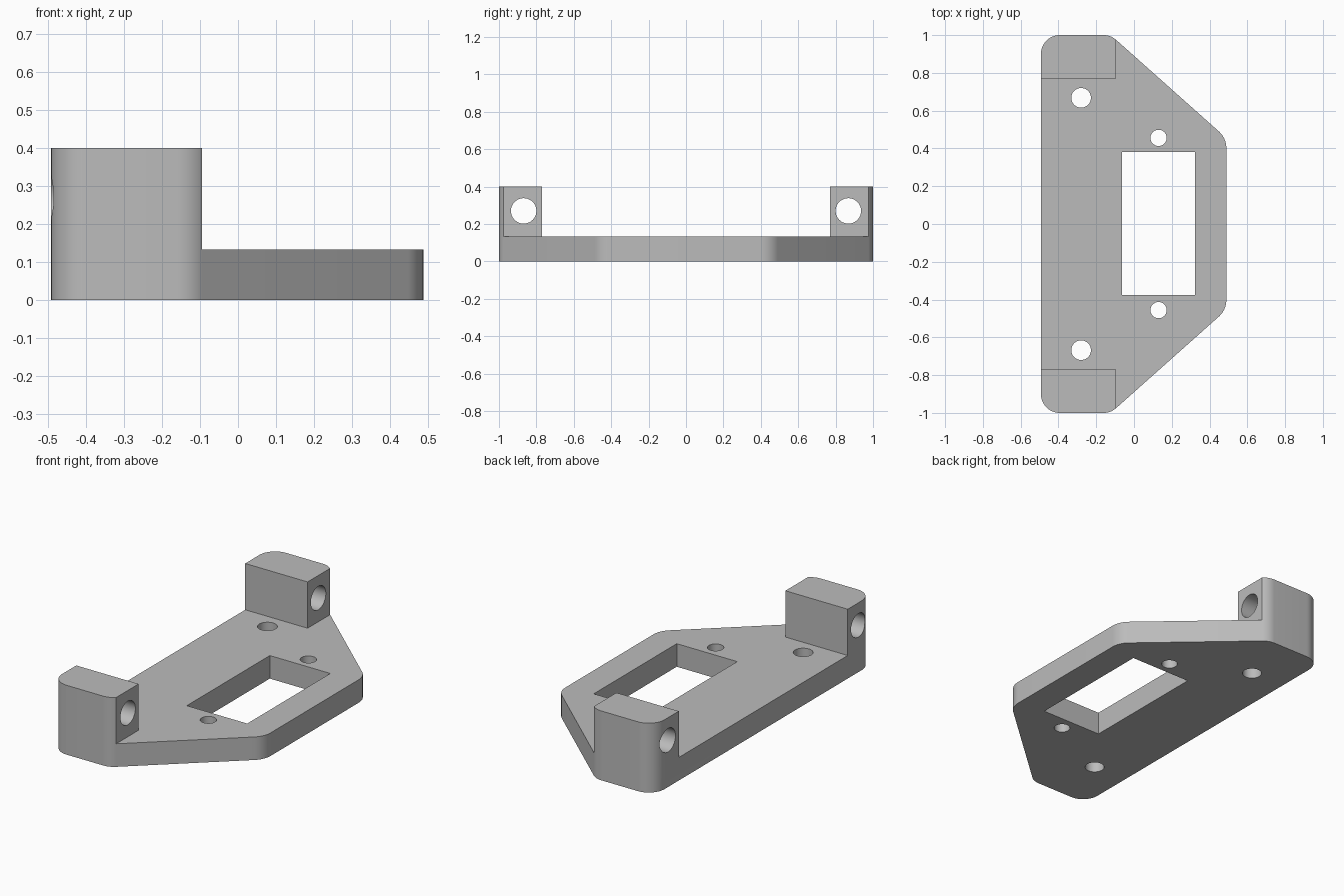
import bpy, bmesh, math
from mathutils import Vector

if "Cube" in bpy.data.objects:
    bpy.data.objects.remove(bpy.data.objects["Cube"])

PLATE_Z, POST_Z = 0.133, 0.40
POST_X, POST_Y = -0.095, 0.77


def prism(name, pts, z0, z1):
    """Extrude a counter-clockwise xy outline from z0 to z1."""
    bm = bmesh.new()
    face = bm.faces.new([bm.verts.new((p[0], p[1], z0)) for p in pts])
    ext = bmesh.ops.extrude_face_region(bm, geom=[face])
    for v in ext["geom"]:
        if isinstance(v, bmesh.types.BMVert):
            v.co.z = z1
    bmesh.ops.recalc_face_normals(bm, faces=bm.faces)
    me = bpy.data.meshes.new(name)
    bm.to_mesh(me)
    bm.free()
    ob = bpy.data.objects.new(name, me)
    bpy.context.collection.objects.link(ob)
    return ob


def rounded(corners, steps=12):
    """Replace each (x, y, radius) corner with a tangent arc."""
    pts = []
    n = len(corners)
    for i, (x, y, r) in enumerate(corners):
        p = Vector((x, y))
        a = (Vector(corners[i - 1][:2]) - p).normalized()
        b = (Vector(corners[(i + 1) % n][:2]) - p).normalized()
        half = a.angle(b) / 2
        c = p + (a + b).normalized() * r / math.sin(half)
        s = p + a * r / math.tan(half) - c
        e = p + b * r / math.tan(half) - c
        sweep = math.pi - 2 * half
        for k in range(steps + 1):
            t = k / steps
            pts.append(c + (s * math.sin((1 - t) * sweep) + e * math.sin(t * sweep)) / math.sin(sweep))
    return pts


def cylinder(name, loc, r, depth, along_x=False):
    rot = (0, math.pi / 2, 0) if along_x else (0, 0, 0)
    bpy.ops.mesh.primitive_cylinder_add(vertices=48, radius=r, depth=depth, location=loc, rotation=rot)
    bpy.context.object.name = name
    return bpy.context.object


# Bracket body: full-height block with rounded trapezoid outline
half = [(0.489, 0.455, 0.12), (-0.123, 1.0, 0.1), (-0.493, 1.0, 0.1)]
outline = half + [(x, -y, r) for x, y, r in reversed(half)]
body = prism("mounting_bracket", rounded(outline), 0, POST_Z)

# T-shaped cutter that lowers the plate and leaves the two end posts
tee = [(-1, -POST_Y), (POST_X, -POST_Y), (POST_X, -1.2), (1, -1.2),
       (1, 1.2), (POST_X, 1.2), (POST_X, POST_Y), (-1, POST_Y)]
cutters = [prism("plate_cutter", tee, PLATE_Z, 0.6)]

# Rectangular window in the plate
cutters.append(prism("window_cutter", [(-0.063, -0.377), (0.323, -0.377), (0.323, 0.38), (-0.063, 0.38)], -0.1, 0.3))

# Screw holes in the plate and rod holes through the posts
for s in (-1, 1):
    cutters.append(cylinder("large_hole_cutter", (-0.28, 0.668 * s, 0.07), 0.052, 0.4))
    cutters.append(cylinder("small_hole_cutter", (0.13, 0.456 * s, 0.07), 0.043, 0.4))
    cutters.append(cylinder("post_hole_cutter", (-0.3, 0.868 * s, 0.27), 0.068, 1.0, True))

bpy.context.view_layer.objects.active = body
for c in cutters:
    m = body.modifiers.new(c.name, "BOOLEAN")
    m.operation, m.solver, m.object = "DIFFERENCE", "EXACT", c
    bpy.ops.object.modifier_apply(modifier=m.name)
for c in cutters:
    bpy.data.objects.remove(c)

# Single grey finish, smooth arcs with sharp edges
grey = bpy.data.materials.new("grey")
grey.diffuse_color = (0.5, 0.5, 0.5, 1)
grey.use_nodes = True
grey.node_tree.nodes["Principled BSDF"].inputs["Base Color"].default_value = grey.diffuse_color
body.data.materials.clear()
body.data.materials.append(grey)
bpy.ops.object.select_all(action="DESELECT")
body.select_set(True)
bpy.ops.object.shade_smooth_by_angle(angle=math.radians(30))
